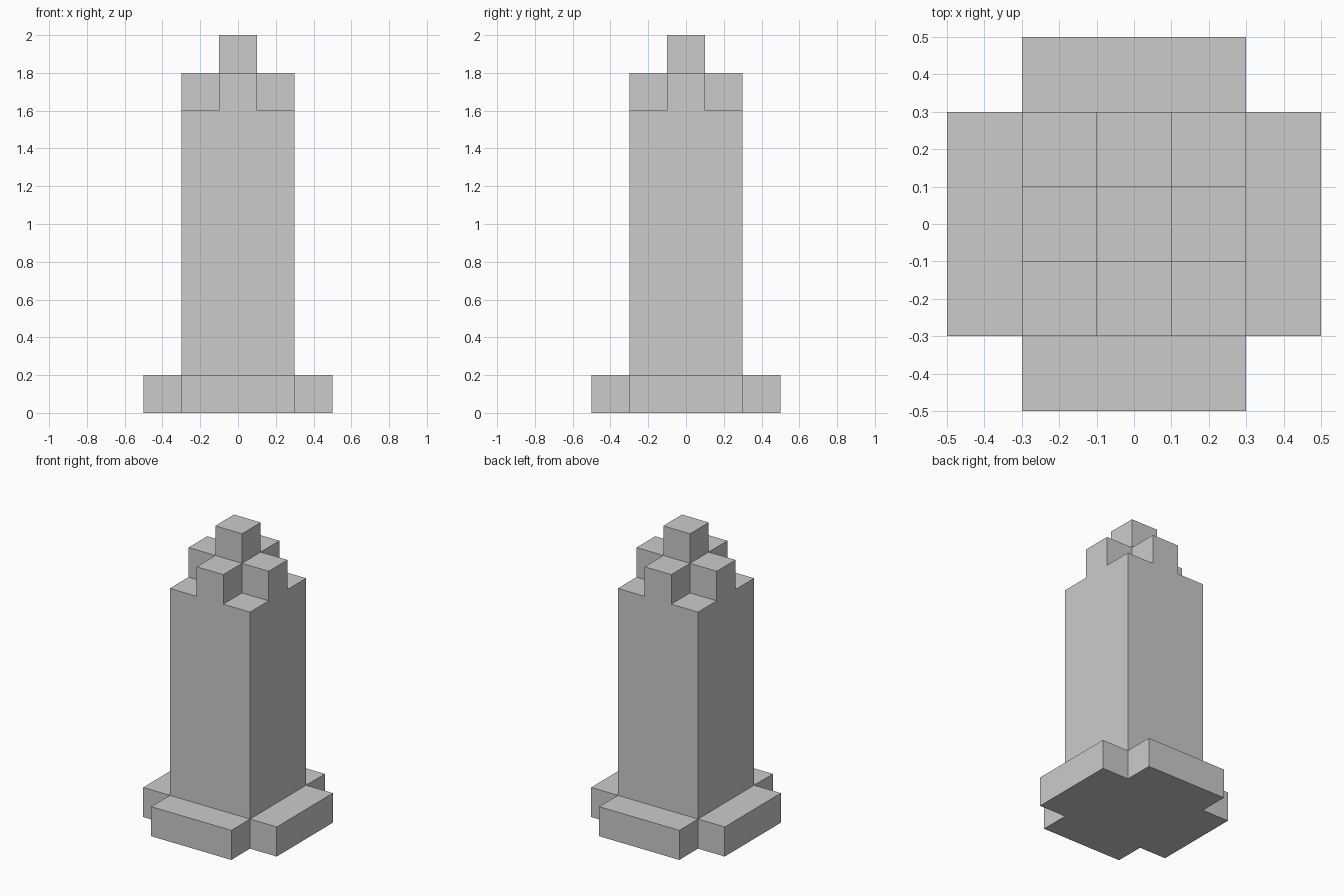
import bpy, bmesh

if "Cube" in bpy.data.objects:
    bpy.data.objects.remove(bpy.data.objects["Cube"])


def prism(name, profile, z0, z1):
    """Extrude a flat outline from z0 up to z1."""
    bm = bmesh.new()
    face = bm.faces.new([bm.verts.new((x, y, z0)) for x, y in profile])
    ext = bmesh.ops.extrude_face_region(bm, geom=[face], use_keep_orig=True)
    top = [v for v in ext["geom"] if isinstance(v, bmesh.types.BMVert)]
    bmesh.ops.translate(bm, verts=top, vec=(0, 0, z1 - z0))
    bmesh.ops.recalc_face_normals(bm, faces=bm.faces)
    mesh = bpy.data.meshes.new(name)
    bm.to_mesh(mesh)
    bm.free()
    obj = bpy.data.objects.new(name, mesh)
    bpy.context.collection.objects.link(obj)
    return obj


def square(r):
    return [(r, -r), (r, r), (-r, r), (-r, -r)]


def cross(reach, half):
    """Plus-shaped outline: one arm's three corners turned four times."""
    pts = []
    x_y = [(half, -half), (reach, -half), (reach, half)]
    for _ in range(4):
        pts += x_y
        x_y = [(-y, x) for x, y in x_y]
    return pts


# Cross-shaped foot with notched corners
prism("base", cross(0.5, 0.3), 0.0, 0.2)
# Square tower body
prism("shaft", square(0.3), 0.2, 1.6)
# Cross-shaped cap, arms flush with the shaft
prism("crown", cross(0.3, 0.1), 1.6, 1.8)
# Small cube on top
prism("finial", square(0.1), 1.8, 2.0)
